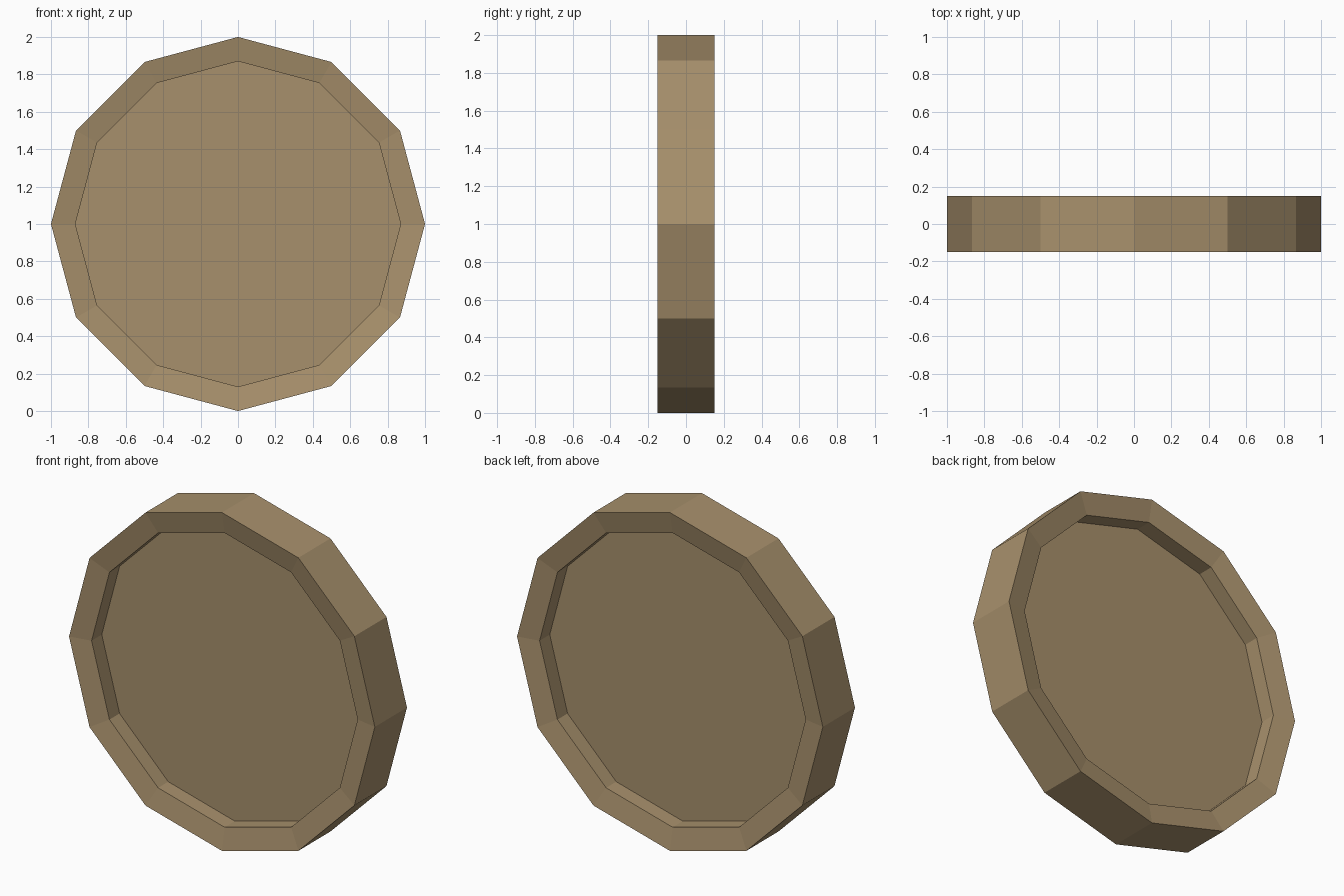
import bpy, bmesh, math

if "Cube" in bpy.data.objects:
    bpy.data.objects.remove(bpy.data.objects["Cube"])

SIDES = 12

wood = bpy.data.materials.new("light_brown")
wood.diffuse_color = (0.39, 0.28, 0.15, 1)
wood.use_nodes = True
wood.node_tree.nodes["Principled BSDF"].inputs["Base Color"].default_value = wood.diffuse_color

# Half cross-section (radius, depth): recessed panel edge, rim lip, outer rim
half = [(0.87, -0.03), (0.87, -0.125), (1.0, -0.15)]
profile = half + [(r, -y) for r, y in reversed(half)]

bm = bmesh.new()
rings = []
for r, y in profile:
    rings.append([bm.verts.new((r * math.cos(2 * math.pi * i / SIDES), y,
                                1 + r * math.sin(2 * math.pi * i / SIDES)))
                  for i in range(SIDES)])

# Rim and recess walls
for a, b in zip(rings, rings[1:]):
    for i in range(SIDES):
        j = (i + 1) % SIDES
        bm.faces.new((a[i], a[j], b[j], b[i]))

# Flat recessed panels on the front and the back
bm.faces.new(rings[0])
bm.faces.new(rings[-1])
bmesh.ops.recalc_face_normals(bm, faces=bm.faces)

mesh = bpy.data.meshes.new("rimmed_disc")
bm.to_mesh(mesh)
bm.free()
mesh.materials.append(wood)
disc = bpy.data.objects.new("rimmed_disc", mesh)
bpy.context.collection.objects.link(disc)
